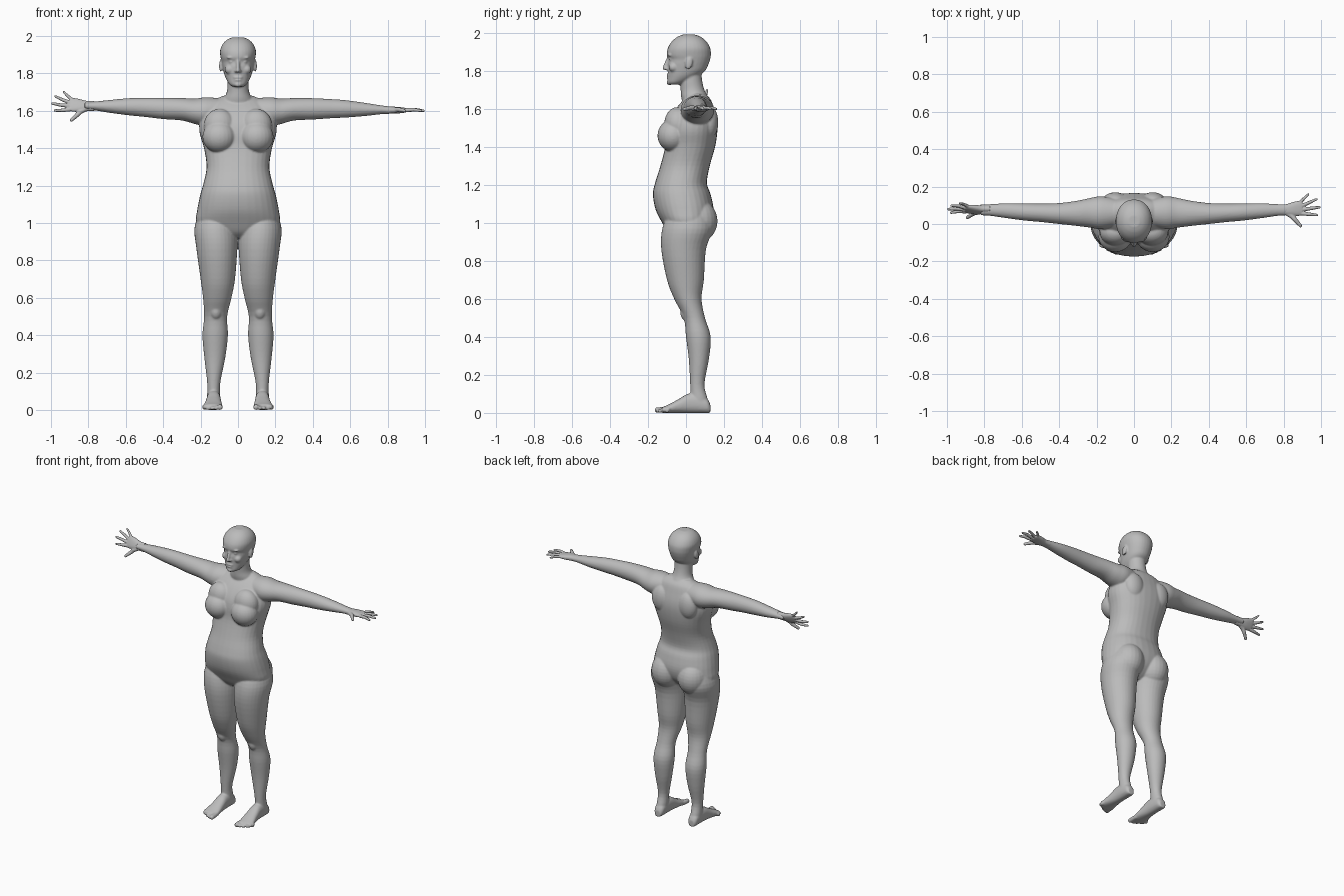
import bpy, bmesh, math
from mathutils import Vector, Matrix

cube = bpy.data.objects.get("Cube")
if cube:
    bpy.data.objects.remove(cube)

skin = bpy.data.materials.new("plain grey")
skin.use_nodes = True
GREY = (0.5, 0.5, 0.5, 1)
skin.diffuse_color = GREY
skin.node_tree.nodes["Principled BSDF"].inputs["Base Color"].default_value = GREY

X, Y, Z = Vector((1, 0, 0)), Vector((0, 1, 0)), Vector((0, 0, 1))


def smooth_rows(rows, steps=4):
    """Catmull-Rom interpolation through rows of numbers."""
    pad = [rows[0]] + list(rows) + [rows[-1]]
    out = []
    for a, b, c, d in zip(pad, pad[1:], pad[2:], pad[3:]):
        for k in range(steps):
            t = k / steps
            out.append([q + t / 2 * (r - p + t * (2*p - 5*q + 4*r - s + t * (3*(q - r) + s - p)))
                        for p, q, r, s in zip(a, b, c, d)])
    return out + [list(rows[-1])]


def loft(bm, rows, u, v, power=2.0, sides=32):
    """Closed skin over sections (x, y, z, radius along u, radius along v)."""
    rings = []
    for x, y, z, ru, rv in smooth_rows(rows):
        ring = []
        for i in range(sides):
            a = math.tau * i / sides
            c, s = math.cos(a), math.sin(a)
            cu = math.copysign(abs(c) ** (2 / power), c)
            sv = math.copysign(abs(s) ** (2 / power), s)
            ring.append(bm.verts.new(Vector((x, y, z)) + u * ru * cu + v * rv * sv))
        rings.append(ring)
    for low, high in zip(rings, rings[1:]):
        for i in range(sides):
            j = (i + 1) % sides
            bm.faces.new((low[i], low[j], high[j], high[i]))
    bm.faces.new(rings[0][::-1])
    bm.faces.new(rings[-1])


def upright(bm, rows, power=2.0):
    """Loft from rows of (z, left edge, right edge, front, back)."""
    loft(bm, [((a + b) / 2, (f + k) / 2, z, (b - a) / 2, (k - f) / 2)
              for z, a, b, f, k in rows], X, Y, power)


def ball(bm, center, radii, tilt=0, axis="X"):
    m = (Matrix.Translation(center) @ Matrix.Rotation(math.radians(tilt), 4, axis)
         @ Matrix.Diagonal((*radii, 1)))
    bmesh.ops.create_uvsphere(bm, u_segments=24, v_segments=16, radius=1, matrix=m)


def limb(bm, a, b, ra, rb):
    """Tapered rod with round ends."""
    a, b = Vector(a), Vector(b)
    axis = (b - a).normalized()
    u = axis.orthogonal().normalized()
    loft(bm, [(*a, ra, ra), (*b, rb, rb)], u, axis.cross(u), sides=16)
    ball(bm, a, (ra,) * 3)
    ball(bm, b, (rb,) * 3)


def finish(name, bm, voxel, rounds):
    """Fuse the overlapping parts into one soft skin."""
    bmesh.ops.recalc_face_normals(bm, faces=bm.faces)
    mesh = bpy.data.meshes.new(name)
    bm.to_mesh(mesh)
    bm.free()
    mesh.materials.append(skin)
    obj = bpy.data.objects.new(name, mesh)
    bpy.context.collection.objects.link(obj)
    bpy.ops.object.select_all(action="DESELECT")
    obj.select_set(True)
    bpy.context.view_layer.objects.active = obj
    fuse = obj.modifiers.new("fuse", "REMESH")
    fuse.mode, fuse.voxel_size, fuse.use_smooth_shade = "VOXEL", voxel, True
    soft = obj.modifiers.new("soften", "SMOOTH")
    soft.factor, soft.iterations = 0.5, rounds
    for m in ("fuse", "soften"):
        bpy.ops.object.modifier_apply(modifier=m)
    bpy.ops.object.shade_smooth()


body = bmesh.new()

# Torso: half width, front and back at each height
torso = [(1.68, .08, .03, .10), (1.65, .14, -.01, .13), (1.6, .185, -.055, .148), (1.54, .205, -.09, .163),
         (1.48, .205, -.105, .165), (1.4, .182, -.11, .153), (1.3, .168, -.135, .125),
         (1.21, .185, -.163, .11), (1.15, .202, -.174, .13), (1.07, .218, -.16, .145),
         (1.0, .222, -.125, .13), (.95, .16, -.095, .09), (.92, .06, -.06, .05)]
upright(body, [(z, -w, w, f, b) for z, w, f, b in torso], 2.25)

# Neck and head
neck = [(1.6, .1, -.01, .14), (1.66, .078, -.025, .118), (1.7, .06, -.028, .097),
        (1.75, .056, -.03, .085), (1.82, .056, -.02, .08)]
upright(body, [(z, -w, w, f, b) for z, w, f, b in neck])
head = [(1.728, .026, -.085, -.035), (1.74, .045, -.096, .0), (1.77, .064, -.095, .06), (1.8, .075, -.096, .1),
        (1.835, .083, -.097, .118), (1.862, .088, -.092, .127), (1.885, .093, -.101, .131),
        (1.92, .096, -.096, .128), (1.955, .083, -.075, .108), (1.98, .058, -.045, .078),
        (1.992, .03, -.015, .045)]
upright(body, [(z, -w, w, f, b) for z, w, f, b in head], 2.15)

# Nose and mouth
limb(body, (0, -.094, 1.868), (0, -.113, 1.815), .008, .011)
ball(body, (0, -.092, 1.778), (.026, .011, .006))
ball(body, (0, -.092, 1.764), (.022, .011, .006))
ball(body, (0, -.088, 1.74), (.02, .014, .014))

# Leg: inner edge, outer edge, front, back at each height
leg = [(1.06, .03, .205, -.09, .12), (.97, .006, .233, -.125, .14), (.86, .004, .222, -.13, .105),
       (.7, .016, .2, -.1, .094), (.6, .035, .187, -.062, .082), (.5, .058, .181, -.012, .1),
       (.4, .054, .19, 0, .13), (.28, .068, .18, .015, .12), (.15, .094, .165, .022, .097),
       (.07, .096, .165, .025, .115), (.02, .1, .162, .03, .12)]
# Foot: distance along y, centre x, half width, height of the instep
foot = [(.128, .13, .02, .045), (.11, .13, .032, .075), (.06, .13, .036, .1), (.01, .13, .038, .1),
        (-.04, .131, .043, .072), (-.09, .134, .05, .045), (-.125, .137, .048, .03)]
# Arm: x, y, z, radius along y, radius along z
arm = [(.08, .06, 1.6, .07, .065), (.17, .06, 1.595, .088, .077), (.23, .06, 1.597, .08, .068),
       (.3, .057, 1.608, .068, .06), (.4, .056, 1.61, .056, .057), (.5, .06, 1.611, .049, .051),
       (.58, .064, 1.61, .046, .046), (.68, .071, 1.607, .04, .035),
       (.77, .075, 1.605, .031, .023), (.82, .076, 1.603, .03, .019)]

for s in (-1, 1):
    upright(body, [(z, *sorted((s * a, s * b)), f, k) for z, a, b, f, k in leg])
    loft(body, [(s * x, y, h / 2, w, h / 2) for y, x, w, h in foot], X, Z, 2.3)
    for i in range(5):
        x, r, tip = .096 + i * .021, (.015 if i == 0 else .0105), -.15 + .008 * i * i / 2.5
        limb(body, (s * (x + .002), -.095, .018), (s * x, tip, r), r, r)
    # The right arm rises slightly towards the wrist
    loft(body, [(s * x, y, z + (.022 * max(0, x - .35) / .45 if s < 0 else 0), a, b)
                for x, y, z, a, b in arm], Y, Z)
    # Chest, buttock, knee and shoulder blade masses
    ball(body, (s * .1, -.068, 1.46), (.09, .082, .085))
    ball(body, (s * .098, -.045, 1.52), (.085, .07, .09))
    ball(body, (s * .1, .06, 1.01), (.1, .106, .115))
    ball(body, (s * .118, .01, .53), (.035, .04, .05))
    ball(body, (s * .1, .12, 1.53), (.07, .05, .09))
    # Ear, eye, brow, cheek and nostril
    ball(body, (s * .092, .015, 1.84), (.009, .019, .033), -12)
    ball(body, (s * .034, -.077, 1.861), (.015, .012, .009))
    ball(body, (s * .036, -.085, 1.884), (.026, .012, .007))
    ball(body, (s * .045, -.065, 1.82), (.026, .026, .025))
    ball(body, (s * .011, -.1, 1.812), (.008, .011, .008))
finish("body", body, .0055, 3)

# Hands: knuckle and tip of each digit as (along, across)
digits = [((.03, -.018), (.09, -.085), .012), ((.1, -.02), (.178, -.028), .0095),
          ((.106, .002), (.192, .014), .0095), ((.1, .022), (.175, .056), .009),
          ((.086, .038), (.132, .083), .008)]


def hand(name, wrist, out, across, normal):
    bm = bmesh.new()
    wrist = Vector(wrist)

    def at(p, lift=0):
        return wrist + out * p[0] + across * p[1] + normal * lift

    loft(bm, [(*at((d, o)), w, t) for d, o, w, t in
              ((-.03, 0, .029, .019), (.01, 0, .029, .019), (.05, .004, .037, .018),
               (.085, .008, .04, .014), (.1, .008, .034, .011))], across, normal, 2.4)
    for knuckle, tip, r in digits:
        mid = [(a + b) / 2 for a, b in zip(knuckle, tip)]
        limb(bm, at(knuckle), at(mid, .003), r * 1.15, r)
        limb(bm, at(mid, .003), at(tip, -.003), r, r * .75)
    limb(bm, at((0, -.005)), at((.045, -.035)), .016, .013)
    finish(name, bm, .0035, 2)


hand("left_hand", (.8, .076, 1.603), X, Y, Z)
turn = Vector((0, .45, .89)).normalized()
hand("right_hand", (-.8, .076, 1.625), -X, turn, turn.cross(X))
